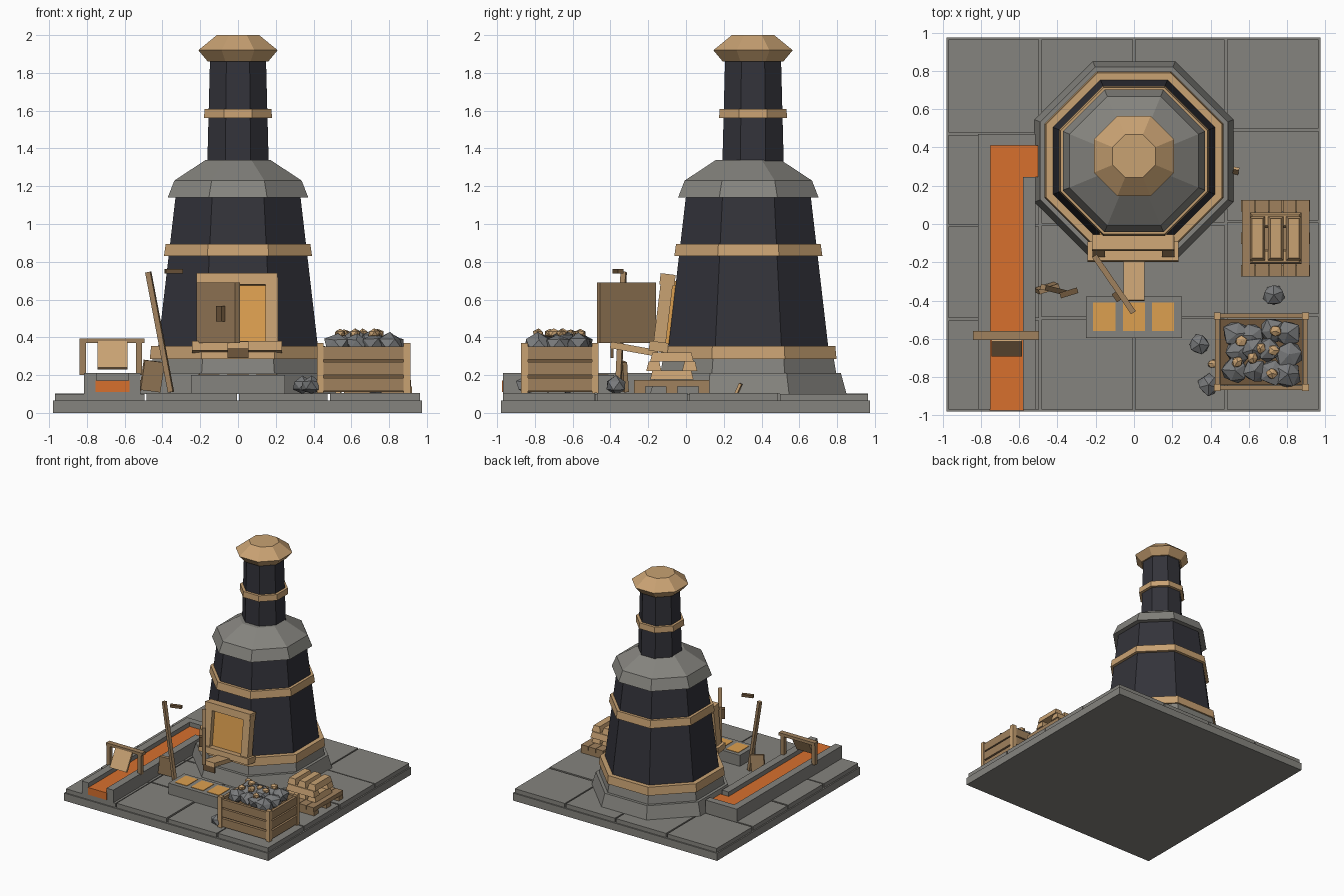
import bpy, bmesh, math, random
from mathutils import Vector, Euler, Matrix

random.seed(4)
if "Cube" in bpy.data.objects:
    bpy.data.objects.remove(bpy.data.objects["Cube"])


def material(name, r, g, b):
    m = bpy.data.materials.new(name)
    m.use_nodes = True
    m.diffuse_color = (r, g, b, 1)
    m.node_tree.nodes["Principled BSDF"].inputs["Base Color"].default_value = (r, g, b, 1)
    return m


STONE = material("stone grey", .235, .23, .21)
ROCK = material("rock grey", .19, .195, .2)
DARK = material("charcoal brick", .033, .033, .042)
TAN = material("tan trim", .58, .36, .17)
WOOD = material("brown wood", .35, .22, .11)
SHADE = material("dark wood", .16, .095, .045)
LAVA = material("molten orange", .68, .16, .027)
GLOW = material("glowing amber", .72, .35, .08)


def finish(name, bm, mat):
    bmesh.ops.recalc_face_normals(bm, faces=bm.faces)
    me = bpy.data.meshes.new(name)
    bm.to_mesh(me)
    bm.free()
    me.materials.append(mat)
    ob = bpy.data.objects.new(name, me)
    bpy.context.collection.objects.link(ob)
    return ob


def block(name, mat, center, size, rot=(0, 0, 0), taper=1.0):
    """Box with optional rotation; taper shrinks the top face."""
    bm = bmesh.new()
    bmesh.ops.create_cube(bm, size=1)
    inset = (1 - taper) * min(size[0], size[1])
    for v in bm.verts:
        top = v.co.z > 0
        for i in range(3):
            v.co[i] *= size[i] - (inset if top and i < 2 else 0)
    bm.transform(Matrix.Translation(center) @ Euler(rot).to_matrix().to_4x4())
    return finish(name, bm, mat)


def span(name, mat, x, y, z):
    """Axis-aligned box from ranges."""
    r = (x, y, z)
    return block(name, mat, [(a + b) / 2 for a, b in r], [b - a for a, b in r])


def bar(name, mat, p, q, w, d):
    p, q = Vector(p), Vector(q)
    rot = (q - p).to_track_quat('Z', 'Y').to_euler()
    return block(name, mat, (p + q) / 2, (w, d, (q - p).length), rot)


def octagon(name, mat, cy, profile):
    """Eight-sided loft through (flat-side radius, height) pairs."""
    bm = bmesh.new()
    rings = []
    for a, z in profile:
        r = a / math.cos(math.pi / 8)
        angles = [math.pi / 8 + k * math.pi / 4 for k in range(8)]
        rings.append([bm.verts.new((r * math.cos(t), cy + r * math.sin(t), z)) for t in angles])
    for lo, hi in zip(rings, rings[1:]):
        for k in range(8):
            n = (k + 1) % 8
            bm.faces.new((lo[k], lo[n], hi[n], hi[k]))
    bm.faces.new(rings[0])
    bm.faces.new(rings[-1])
    return finish(name, bm, mat)


def stone(name, mat, center, r, squash=.8):
    bm = bmesh.new()
    bmesh.ops.create_icosphere(bm, subdivisions=1, radius=r)
    for v in bm.verts:
        v.co *= random.uniform(.82, 1.1)
        v.co.z *= squash
    spin = Euler((0, 0, random.uniform(0, 6))).to_matrix().to_4x4()
    bm.transform(Matrix.Translation(center) @ spin)
    return finish(name, bm, mat)


# Ground slab and paving
span("ground_slab", STONE, (-.98, .975), (-.98, .975), (0, .065))
edges = [-.975, -.49, 0, .48, .97]
for i in range(4):
    shift = random.uniform(-.015, .015)
    for j in range(4):
        ys = [edges[j] + (shift if j else 0), edges[j + 1] + (shift if j < 3 else 0)]
        span("paving_tile", STONE, (edges[i] + .006, edges[i + 1] - .006),
             (ys[0] + .006, ys[1] - .006), (.06, random.uniform(.1, .106)))

# Furnace tower
BODY, FLUE = .33, .355
octagon("tower_footing", STONE, BODY, [(.52, .1), (.49, .21), (.465, .21), (.45, .3)])
octagon("tower_body", DARK, BODY, [(.43, .29), (.33, 1.15)])
octagon("lower_band", TAN, BODY, [(.467, .285), (.46, .355)])
octagon("upper_band", TAN, BODY, [(.392, .83), (.383, .893)])
octagon("stone_collar", STONE, BODY, [(.372, 1.14), (.337, 1.23), (.17, 1.34)])
octagon("chimney", DARK, FLUE, [(.163, 1.3), (.148, 1.88)])
octagon("chimney_band", TAN, FLUE, [(.18, 1.56), (.177, 1.61)])
octagon("chimney_cap", TAN, FLUE, [(.16, 1.86), (.21, 1.92), (.112, 2.0)])

# Furnace mouth, leaning with the wall
LEAN = (-.12, 0, 0)
block("furnace_mouth", GLOW, (-.01, -.085, .53), (.34, .06, .34), LEAN)
for x in (-.185, .178):
    block("mouth_post", TAN, (x, -.12, .535), (.066, .065, .36), LEAN)
block("mouth_lintel", TAN, (-.005, -.098, .705), (.43, .08, .06), LEAN)
block("mouth_sill", TAN, (-.005, -.145, .35), (.475, .1, .052), LEAN)
turn = (0, 0, math.atan2(-.29, .2))
block("open_door", WOOD, (-.105, -.315, .53), (.36, .03, .32), turn)
block("door_handle", SHADE, (-.09, -.38, .525), (.05, .03, .08), turn)
bar("pouring_spout", TAN, (0, -.15, .315), (0, -.4, .36), .11, .035)
span("spout_tip", SHADE, (-.055, .055), (-.4, -.385), (.29, .345))

# Casting mould with three filled cavities
span("casting_mould", STONE, (-.25, .25), (-.595, -.38), (.1, .2))
for x in (-.155, 0, .152):
    span("mould_fill", GLOW, (x - .058, x + .058), (-.56, -.41), (.198, .204))

# Molten channel
span("channel_bed", STONE, (-.81, -.52), (-.97, .47), (.1, .13))
span("channel_flow", LAVA, (-.755, -.575), (-.975, .41), (.11, .172))
span("channel_inlet", LAVA, (-.6, -.45), (.245, .41), (.11, .172))
span("channel_outer_wall", STONE, (-.815, -.75), (-.97, .47), (.1, .21))
span("channel_inner_wall", STONE, (-.58, -.515), (-.97, .245), (.1, .21))
span("channel_end_wall", STONE, (-.75, -.515), (.41, .47), (.1, .21))

# Sluice gate over the channel
for x in (-.822, -.525):
    span("gate_post", WOOD, (x - .016, x + .016), (-.6, -.565), (.2, .375))
span("gate_beam", WOOD, (-.84, -.495), (-.605, -.56), (.37, .395))
bar("gate_panel", TAN, (-.665, -.685, .235), (-.665, -.605, .375), .16, .018)

# Shovel
bar("shovel_shaft", WOOD, (-.355, -.36, .11), (-.475, -.33, .745), .028, .028)
block("shovel_blade", WOOD, (-.455, -.335, .195), (.11, .025, .16), (.1, .12, .3))
block("shovel_grip", SHADE, (-.34, -.36, .75), (.095, .03, .022), (0, 0, .3))

# Ore crate
X0, X1, Y0, Y1 = .435, .895, -.855, -.48
for x in (X0, X1):
    for y in (Y0, Y1):
        span("crate_post", TAN, (x - .018, x + .018), (y - .018, y + .018), (.105, .37))
for z in (.115, .2, .282):
    for y in (Y0, Y1):
        span("crate_slat", WOOD, (X0, X1), (y - .012, y + .012), (z, z + .07))
    for x in (X0, X1):
        span("crate_slat", WOOD, (x - .012, x + .012), (Y0, Y1), (z, z + .07))
span("crate_core", SHADE, (X0 + .015, X1 - .015), (Y0 + .015, Y1 - .015), (.11, .31))

# Ore heap
for i in range(4):
    for j in range(3):
        mid = i in (1, 2) and j == 1
        stone("ore_rock", ROCK, (.535 + i * .088 + random.uniform(-.015, .015),
                                 -.77 + j * .1 + random.uniform(-.015, .015),
                                 .39 if mid else .365), random.uniform(.065, .08), .75)
for x, y in ((.56, -.61), (.54, -.72), (.66, -.65), (.74, -.56), (.73, -.66), (.72, -.78), (.62, -.7)):
    stone("ore_nugget", TAN, (x, y, .42), .033)

# Loose rocks and chips
for x, y, r in ((.73, -.37, .062), (.34, -.63, .06), (.39, -.84, .062)):
    stone("loose_rock", ROCK, (x, y, .145), r)
stone("loose_nugget", TAN, (.41, -.73, .125), .026)
bar("wood_chip", TAN, (.53, .265, .1), (.535, .29, .155), .03, .015)

# Pallet
for y in (-.245, -.075, .095):
    span("pallet_runner", WOOD, (.56, .92), (y - .03, y + .03), (.1, .14))
for k in range(5):
    x = .597 + k * .0715
    span("pallet_board", WOOD, (x - .034, x + .034), (-.275, .125), (.14, .175))

# Ingot stack, layers crossing each other
for z in (.2, .297):
    for x in (.645, .74, .835):
        block("ingot", TAN, (x, -.075, z), (.08, .23, .048), taper=.7)
for y in (-.17, .02):
    block("ingot", TAN, (.74, y, .248), (.27, .08, .05), taper=.7)
